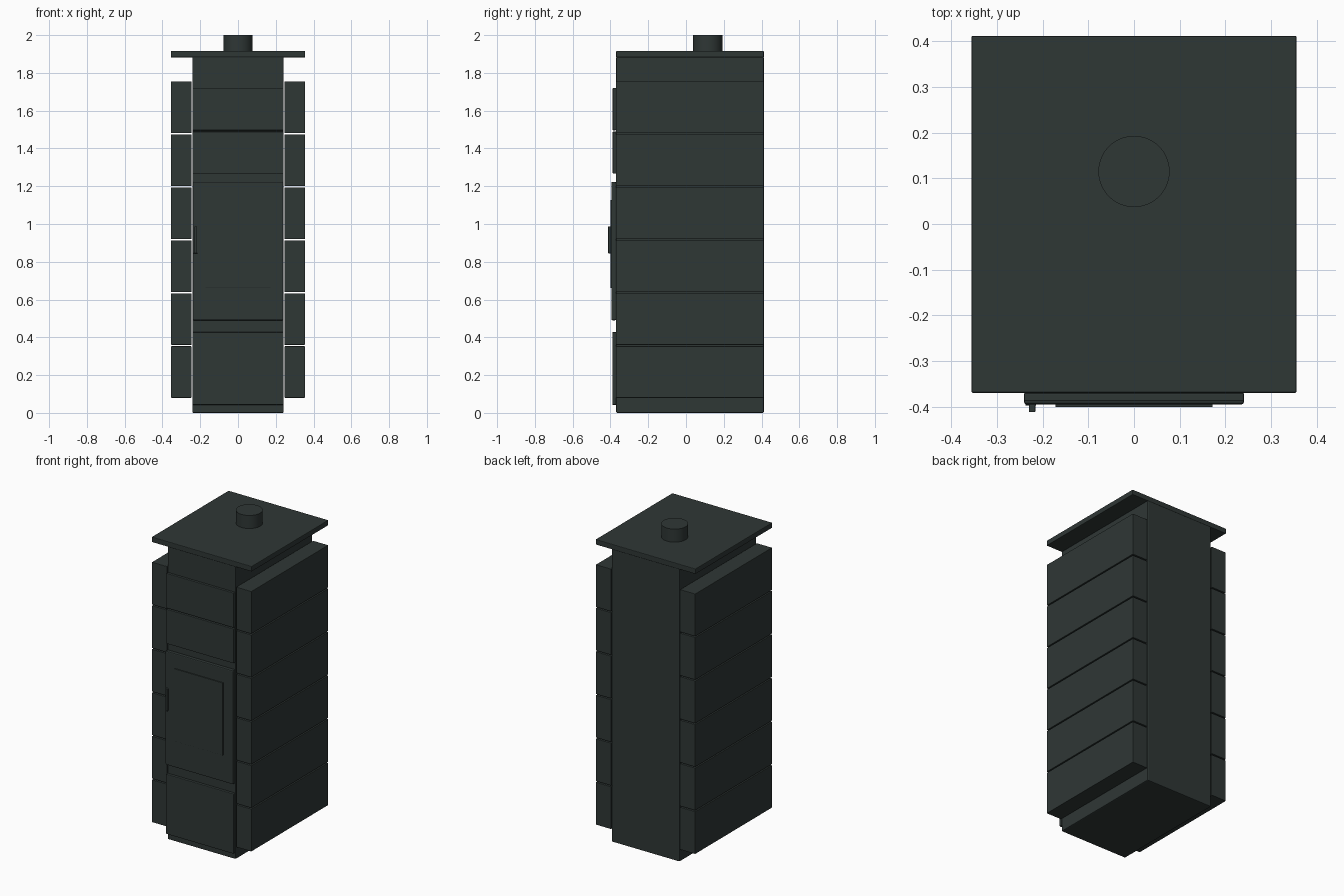
import bpy, bmesh, math

if "Cube" in bpy.data.objects:
    bpy.data.objects.remove(bpy.data.objects["Cube"])

iron = bpy.data.materials.new("dark grey iron")
iron.diffuse_color = (0.028, 0.038, 0.036, 1)
iron.use_nodes = True
iron.node_tree.nodes["Principled BSDF"].inputs["Base Color"].default_value = iron.diffuse_color


def finish(name, bm, bevel=0.0):
    me = bpy.data.meshes.new(name)
    bm.to_mesh(me)
    bm.free()
    me.materials.append(iron)
    ob = bpy.data.objects.new(name, me)
    bpy.context.collection.objects.link(ob)
    if bevel:
        mod = ob.modifiers.new("soft edges", 'BEVEL')
        mod.width = bevel
        mod.segments = 2
    return ob


def box(name, x, y, z, bevel=0.003):
    """Box from (min, max) ranges on each axis."""
    bm = bmesh.new()
    bmesh.ops.create_cube(bm, size=1)
    for v in bm.verts:
        v.co = [r[0] if c < 0 else r[1] for c, r in zip(v.co, (x, y, z))]
    return finish(name, bm, bevel)


FRONT, BACK = -0.37, 0.412

# Main body and overhanging top plate
box("stove_body", (-0.242, 0.242), (FRONT, BACK), (0, 1.886), 0.006)
box("top_plate", (-0.356, 0.356), (FRONT, BACK), (1.882, 1.916), 0.004)

# Stacked side slabs, mirrored left and right
for i in range(6):
    z = 0.08 + i * 0.2802
    for side, s in (("right", 1), ("left", -1)):
        x = sorted((s * 0.246, s * 0.354))
        box(f"{side}_slab_{i + 1}", x, (FRONT, BACK), (z, z + 0.273), 0.002)

# Front panels: drawer, door and two upper covers
box("lower_drawer", (-0.241, 0.241), (-0.39, FRONT), (0.042, 0.428), 0.004)
box("firebox_door", (-0.241, 0.241), (-0.395, FRONT), (0.49, 1.223), 0.006)
box("middle_cover", (-0.241, 0.241), (-0.388, FRONT), (1.267, 1.489), 0.003)
box("upper_cover", (-0.241, 0.241), (-0.388, FRONT), (1.496, 1.72), 0.003)

# Door window and handle
box("door_window", (-0.172, 0.172), (-0.401, -0.394), (0.662, 1.128), 0.001)
box("handle_base", (-0.238, -0.214), (-0.397, -0.39), (0.845, 0.987), 0.001)
box("handle_grip", (-0.23, -0.216), (-0.412, -0.395), (0.845, 0.987), 0.002)

# Flue collar on top
bm = bmesh.new()
bmesh.ops.create_cone(bm, cap_ends=True, segments=48, radius1=0.078, radius2=0.078, depth=0.09)
bmesh.ops.translate(bm, verts=bm.verts, vec=(0, 0.115, 1.955))
flue = finish("flue_collar", bm)
bpy.context.view_layer.objects.active = flue
flue.select_set(True)
bpy.ops.object.shade_smooth_by_angle(angle=math.radians(30))
